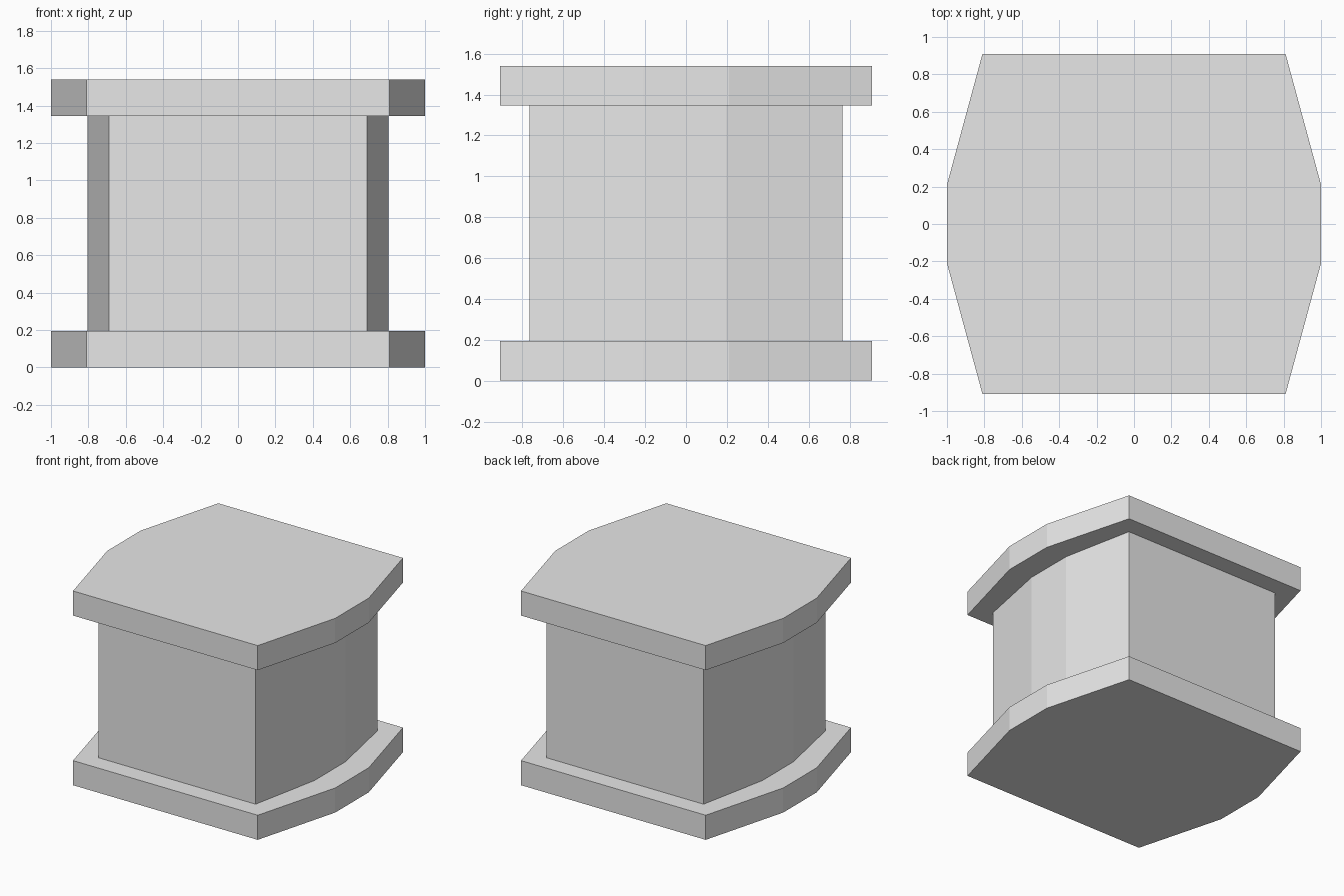
import bpy
import bmesh

cube = bpy.data.objects.get("Cube")
if cube:
    bpy.data.objects.remove(cube, do_unlink=True)

# Single plain grey
grey = bpy.data.materials.new("light_grey")
grey.use_nodes = True
colour = (0.8, 0.8, 0.8, 1)
grey.diffuse_color = colour
grey.node_tree.nodes["Principled BSDF"].inputs["Base Color"].default_value = colour


def prism(name, quarter, bottom, top):
    """Mirror a quarter outline into a closed eight-sided profile and extrude it."""
    (ax, ay), (bx, by) = quarter
    outline = [(ax, ay), (bx, by), (-bx, by), (-ax, ay),
               (-ax, -ay), (-bx, -by), (bx, -by), (ax, -ay)]
    bm = bmesh.new()
    base = bm.faces.new([bm.verts.new((x, y, bottom)) for x, y in outline])
    lid = bmesh.ops.extrude_face_region(bm, geom=[base], use_keep_orig=True)
    verts = [g for g in lid["geom"] if isinstance(g, bmesh.types.BMVert)]
    bmesh.ops.translate(bm, verts=verts, vec=(0, 0, top - bottom))
    bmesh.ops.recalc_face_normals(bm, faces=bm.faces)
    mesh = bpy.data.meshes.new(name)
    bm.to_mesh(mesh)
    bm.free()
    mesh.materials.append(grey)
    obj = bpy.data.objects.new(name, mesh)
    bpy.context.collection.objects.link(obj)
    return obj


# Outer slabs and the narrower body between them
slab = [(1.0, 0.21), (0.81, 0.91)]
body = [(0.805, 0.195), (0.69, 0.765)]
HEIGHT, THICK = 1.54, 0.195

prism("base_slab", slab, 0, THICK)
prism("column_body", body, THICK, HEIGHT - THICK)
prism("top_slab", slab, HEIGHT - THICK, HEIGHT)
